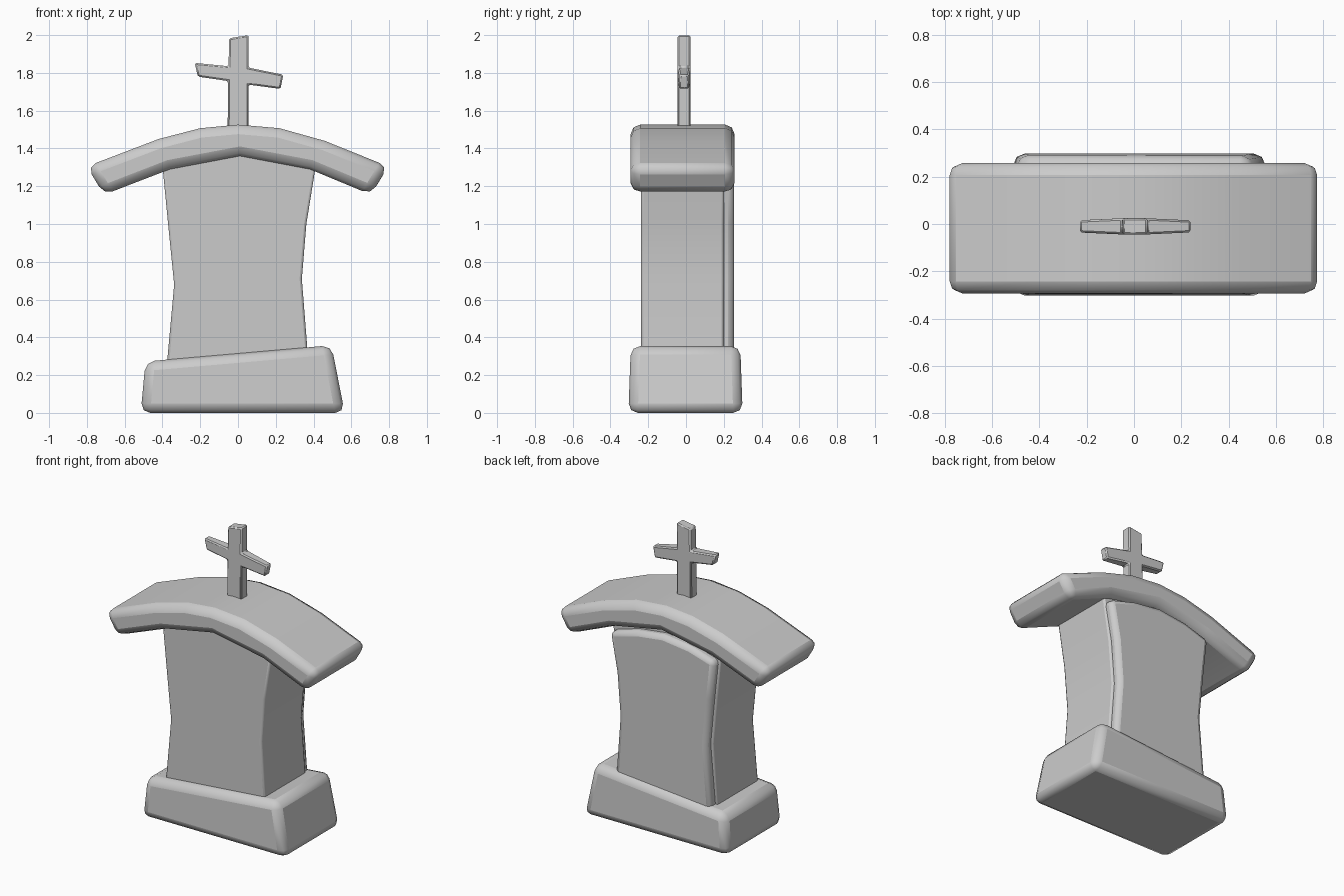
import bpy, bmesh, math

if "Cube" in bpy.data.objects:
    bpy.data.objects.remove(bpy.data.objects["Cube"])


def prism(name, profile, y0, y1, bevel, segments=2, angle=35, taper=None):
    """Extrude an XZ profile along Y, optionally reshape the depth, then round the sharp edges."""
    bm = bmesh.new()
    front = [bm.verts.new((x, y0, z)) for x, z in profile]
    back = [bm.verts.new((x, y1, z)) for x, z in profile]
    n = len(profile)
    bm.faces.new(front)
    bm.faces.new(back[::-1])
    for i in range(n):
        j = (i + 1) % n
        bm.faces.new((front[j], front[i], back[i], back[j]))
    if taper:
        for v in bm.verts:
            v.co.y = taper(v.co)
    bmesh.ops.recalc_face_normals(bm, faces=bm.faces)
    mesh = bpy.data.meshes.new(name)
    bm.to_mesh(mesh)
    bm.free()
    ob = bpy.data.objects.new(name, mesh)
    bpy.context.collection.objects.link(ob)
    if bevel:
        mod = ob.modifiers.new("Bevel", "BEVEL")
        mod.width = bevel
        mod.segments = segments
        mod.limit_method = "ANGLE"
        mod.angle_limit = math.radians(angle)
    bpy.ops.object.select_all(action="DESELECT")
    ob.select_set(True)
    bpy.context.view_layer.objects.active = ob
    bpy.ops.object.shade_smooth_by_angle(angle=math.radians(40))
    return ob


# Lopsided plinth, wider at the foot
prism("plinth", [(-0.515, 0), (0.565, 0), (0.495, 0.358), (-0.49, 0.272)],
      -0.305, 0.30, 0.05,
      taper=lambda c: c.y * (1 - 0.12 * c.z))

# Waisted stone slab
left = [(-0.40, 1.31), (-0.37, 1.0), (-0.338, 0.68), (-0.378, 0.24)]
right = [(0.375, 0.24), (0.338, 0.71), (0.362, 1.0), (0.412, 1.31)]
prism("slab", left + right + [(0.0, 1.41)], -0.237, 0.20, 0.012)

# Raised panel on the back, a little narrower than the slab
k = 0.96
panel = [(x * k, min(z, 1.26)) for x, z in left + right]
panel += [(0.2, 1.315), (0.0, 1.34), (-0.2, 1.315)]
prism("back_panel", panel, 0.12, 0.253, 0.03)

# Arched cap
top = [(-0.80, 1.305), (-0.42, 1.45), (-0.2, 1.507), (0, 1.526),
       (0.22, 1.507), (0.46, 1.44), (0.795, 1.305)]
under = [(0.705, 1.155), (0.38, 1.29), (0.01, 1.36), (-0.36, 1.29), (-0.71, 1.155)]
prism("arched_cap", top + under, -0.293, 0.257, 0.05, angle=40)

# Crooked cross, arms thinning towards the tips
cross = [(-0.055, 1.45), (0.055, 1.45), (0.055, 1.738), (0.225, 1.715), (0.24, 1.79),
         (0.055, 1.828), (0.057, 2.0), (-0.047, 1.983), (-0.05, 1.835),
         (-0.23, 1.853), (-0.212, 1.78), (-0.053, 1.757)]
prism("cross", cross, -0.034, 0.034, 0.008, segments=1,
      taper=lambda c: -0.01 + c.y * (1 - 1.4 * max(0, abs(c.x) - 0.06)))
